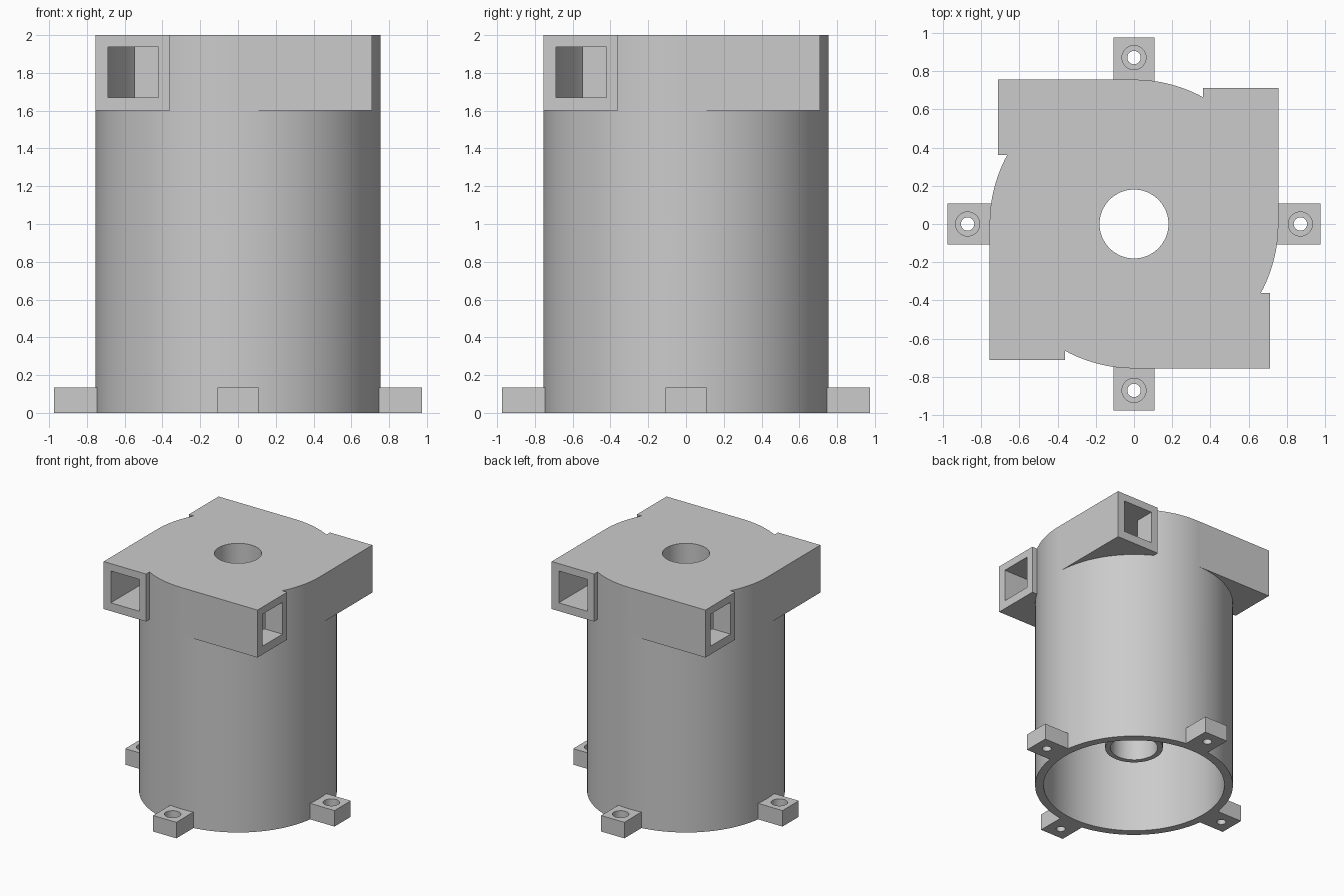
import bpy
import bmesh
from math import pi
from mathutils import Matrix

cube = bpy.data.objects.get("Cube")
if cube:
    bpy.data.objects.remove(cube, do_unlink=True)

R, R_IN = 0.755, 0.69        # drum outer and inner radius
HEIGHT, ROOF = 2.0, 1.94     # overall height, underside of roof

grey = bpy.data.materials.new("grey plastic")
grey.use_nodes = True
colour = (0.6, 0.6, 0.6, 1)
grey.diffuse_color = colour
grey.node_tree.nodes["Principled BSDF"].inputs["Base Color"].default_value = colour


def make(name, bm, turn=0):
    """Turn a bmesh into an object, rotated about z by quarter turns."""
    bm.transform(Matrix.Rotation(turn * pi / 2, 4, "Z"))
    mesh = bpy.data.meshes.new(name)
    bm.to_mesh(mesh)
    bm.free()
    mesh.materials.append(grey)
    obj = bpy.data.objects.new(name, mesh)
    bpy.context.collection.objects.link(obj)
    return obj


def box(name, x, y, z, turn=0):
    bm = bmesh.new()
    bmesh.ops.create_cube(bm, size=1)
    for v in bm.verts:
        v.co = [span[0] if c < 0 else span[1] for c, span in zip(v.co, (x, y, z))]
    return make(name, bm, turn)


def cylinder(name, r, z, x=0, turn=0, sides=96):
    bm = bmesh.new()
    place = Matrix.Translation((x, 0, (z[0] + z[1]) / 2))
    bmesh.ops.create_cone(bm, cap_ends=True, segments=sides, radius1=r,
                          radius2=r, depth=z[1] - z[0], matrix=place)
    return make(name, bm, turn)


def combine(target, tool, operation):
    """Apply a boolean and discard the tool."""
    tool.hide_render = True
    mod = target.modifiers.new(tool.name, "BOOLEAN")
    mod.operation = operation
    mod.solver = "EXACT"
    mod.object = tool
    bpy.context.view_layer.objects.active = target
    bpy.ops.object.modifier_apply(modifier=mod.name)
    bpy.data.objects.remove(tool, do_unlink=True)


# Drum with four tangential inlets and four mounting lugs
drum = cylinder("drum_housing", R, (0, HEIGHT))
for q in range(4):
    combine(drum, box("inlet", (0.02, 0.71), (-R, -0.36), (1.6, HEIGHT), q), "UNION")
    combine(drum, box("lug", (0.72, 0.975), (-0.108, 0.108), (0, 0.135), q), "UNION")

# Hollow interior, open at the bottom
combine(drum, cylinder("cavity", R_IN, (-0.1, ROOF)), "DIFFERENCE")

# Inlet channels and counterbored screw holes
for q in range(4):
    combine(drum, box("channel", (0, 0.8), (-0.688, -0.422), (1.67, 1.938), q), "DIFFERENCE")
    combine(drum, cylinder("screw_hole", 0.035, (-0.1, 0.3), 0.87, q, 32), "DIFFERENCE")
    combine(drum, cylinder("counterbore", 0.063, (0.07, 0.3), 0.87, q, 32), "DIFFERENCE")

# Central outlet tube hanging from the roof
combine(drum, cylinder("outlet_tube", 0.22, (0.33, 1.97), sides=64), "UNION")
combine(drum, cylinder("outlet_bore", 0.18, (0.2, 2.2), sides=64), "DIFFERENCE")

# Smooth round walls, keep corners sharp
bpy.ops.object.select_all(action="DESELECT")
drum.select_set(True)
bpy.context.view_layer.objects.active = drum
bpy.ops.object.shade_smooth_by_angle(angle=pi / 6)
